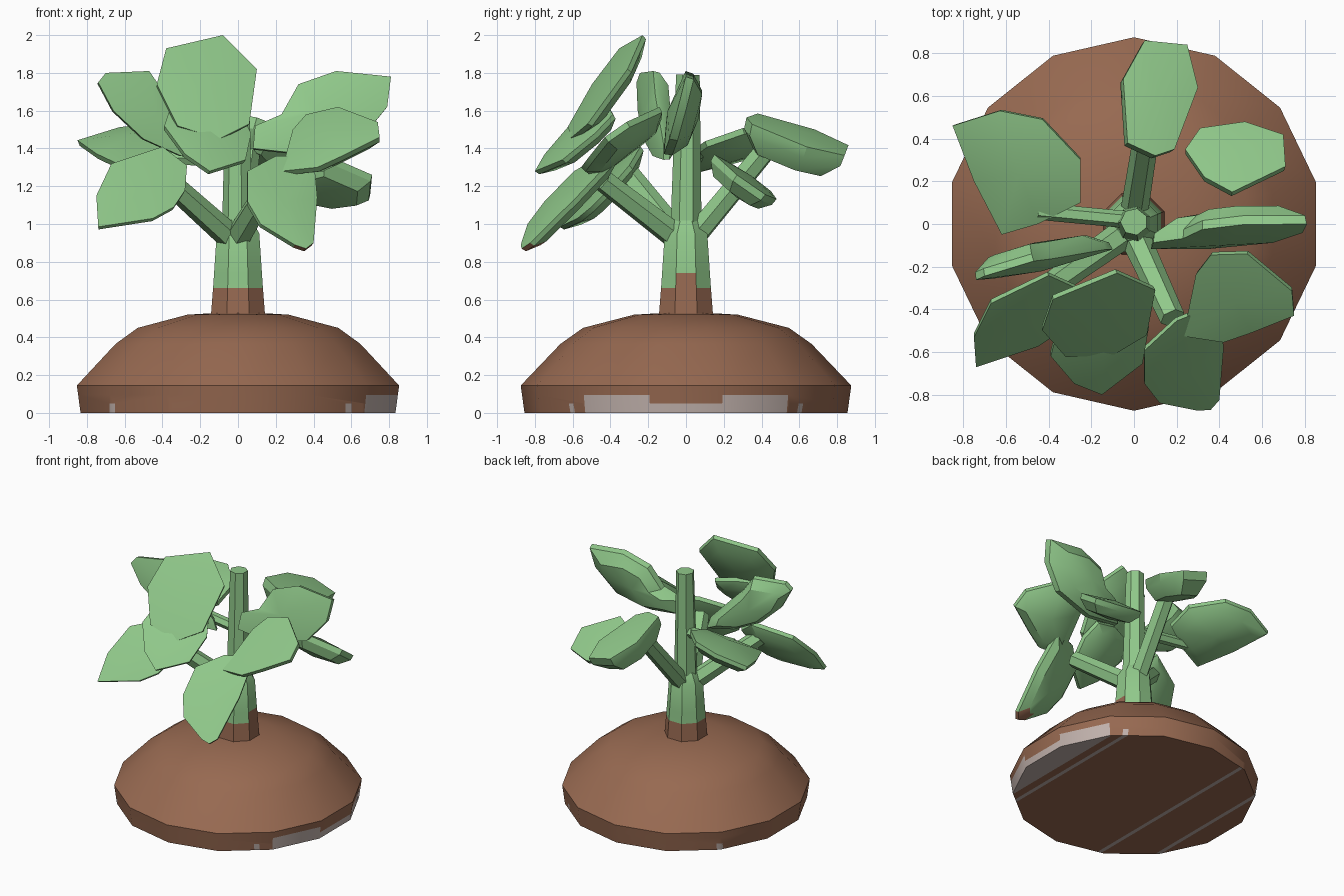
import bpy, bmesh, math
from mathutils import Vector

if "Cube" in bpy.data.objects:
    bpy.data.objects.remove(bpy.data.objects["Cube"])


def material(name, rgb):
    m = bpy.data.materials.new(name)
    m.diffuse_color = (*rgb, 1)
    m.use_nodes = True
    m.node_tree.nodes["Principled BSDF"].inputs["Base Color"].default_value = m.diffuse_color
    return m


GREEN = material("leaf green", (0.28, 0.58, 0.255))
BROWN = material("soil brown", (0.31, 0.142, 0.082))
GREY = material("pale grey", (0.53, 0.44, 0.41))


def finish(name, bm, mats, angle):
    bmesh.ops.recalc_face_normals(bm, faces=bm.faces)
    mesh = bpy.data.meshes.new(name)
    bm.to_mesh(mesh)
    bm.free()
    for m in mats:
        mesh.materials.append(m)
    ob = bpy.data.objects.new(name, mesh)
    bpy.context.collection.objects.link(ob)
    bpy.ops.object.select_all(action='DESELECT')
    ob.select_set(True)
    bpy.context.view_layer.objects.active = ob
    bpy.ops.object.shade_smooth_by_angle(angle=math.radians(angle))
    return ob


def skin(bm, rings):
    """Join rings of points with quads."""
    vs = [[bm.verts.new(p) for p in r] for r in rings]
    n = len(vs[0])
    for a, b in zip(vs, vs[1:]):
        for i in range(n):
            j = (i + 1) % n
            bm.faces.new((a[i], a[j], b[j], b[i]))
    return vs


def lathe(name, profile, sides, mats, rule, angle, turn=0.5, cuts=(), cut_below=0.0):
    """Stack of polygon rings from (radius, height) pairs, with optional cuts across x."""
    bm = bmesh.new()
    rings = []
    for r, z in profile:
        angles = [math.tau * (i + turn) / sides for i in range(sides)]
        rings.append([(r * math.cos(a), r * math.sin(a), z) for a in angles])
    vs = skin(bm, rings)
    bm.faces.new(vs[0])
    bm.faces.new(vs[-1])
    for x in cuts:
        faces = [f for f in bm.faces if f.calc_center_median().z < cut_below]
        geom = set(faces)
        for f in faces:
            geom.update(f.edges)
            geom.update(f.verts)
        bmesh.ops.bisect_plane(bm, geom=list(geom), plane_co=(x, 0, 0), plane_no=(1, 0, 0))
    for f in bm.faces:
        f.material_index = rule(f.calc_center_bounds())
    return finish(name, bm, mats, angle)


def branch(name, start, end, r0, r1, sides=6):
    """Tapered straight twig."""
    p, q = Vector(start), Vector(end)
    rot = (q - p).to_track_quat('Z', 'Y')
    bm = bmesh.new()
    rings = []
    for c, r in ((p, r0), (q, r1)):
        rings.append([c + rot @ Vector((r * math.cos(math.tau * i / sides),
                                        r * math.sin(math.tau * i / sides), 0))
                      for i in range(sides)])
    vs = skin(bm, rings)
    bm.faces.new(vs[0])
    bm.faces.new(vs[-1])
    return finish(name, bm, [GREEN], 30)


def leaf(name, outline, plane, upright, thick=0.08, bulge=0.02, shrink=0.72, brown_below=0):
    """Thick leaf: an outline laid on a tilted plane, with a smaller back side.
    Upright leaves are outlined in x, z; lying leaves in x, y."""
    a, b, c = plane
    if upright:
        front = [Vector((u, a + b * u + c * v, v)) for u, v in outline]
        normal = Vector((b, -1, c)).normalized()
    else:
        front = [Vector((u, v, a + b * u + c * v)) for u, v in outline]
        normal = Vector((-b, -c, 1)).normalized()
    mid = sum(front, Vector()) / len(front)
    rim = [mid + (p - mid) * 0.98 - normal * thick * 0.4 for p in front]
    back = [mid + (p - mid) * shrink - normal * thick for p in front]
    bm = bmesh.new()
    vs = skin(bm, [front, rim, back])
    for ring, centre in ((vs[0], mid + normal * bulge),
                         (vs[-1], mid - normal * (thick + min(bulge, 0.02)))):
        tip = bm.verts.new(centre)
        for i in range(len(ring)):
            bm.faces.new((ring[i - 1], ring[i], tip))
    for f in bm.faces:
        f.material_index = int(f.calc_center_median().z < brown_below)
    return finish(name, bm, [GREEN, BROWN], 33)


def soil_colour(c):
    """Pale patch low on the right side, pale strips under the base."""
    strip = any(lo < c.x < hi for lo, hi in ((-0.68, -0.65), (-0.35, -0.32), (0.57, 0.6)))
    if c.z < 0.001:
        return int(strip or c.x > 0.66)
    if c.z < 0.05 and strip and abs(c.x) > 0.5:
        return 1
    return int(c.x > 0.7 and (c.z < 0.05 or (c.z < 0.09 and 0.2 < abs(c.y) < 0.5)))


# Soil mound
lathe("soil_mound",
      [(0.855, 0), (0.862, 0.05), (0.868, 0.095), (0.875, 0.145), (0.665, 0.365), (0.545, 0.45),
       (0.275, 0.52), (0.1, 0.53)],
      14, [BROWN, GREY], soil_colour, 40,
      cuts=(-0.68, -0.65, -0.35, -0.32, 0.57, 0.6, 0.66), cut_below=0.04)

# Trunk, brown at the foot and green above, with a slim central stem
lathe("trunk", [(0.158, 0.48), (0.143, 0.66), (0.137, 0.74), (0.122, 0.95), (0.08, 1.02)],
      8, [GREEN, BROWN],
      lambda c: int(c.z < 0.66 or (c.z < 0.74 and c.x > 0.1)), 30)
branch("centre_stem", (0, 0, 0.95), (0, 0.01, 1.79), 0.085, 0.064, 7)

# Side branches
branch("back_branch", (0.0, 0.05, 0.94), (0.06, 0.43, 1.40), 0.065, 0.06)
branch("front_branch", (0.0, -0.05, 0.93), (0.18, -0.44, 1.23), 0.07, 0.06)
branch("left_branch", (-0.04, -0.04, 0.93), (-0.42, -0.31, 1.27), 0.07, 0.06)
branch("left_back_branch", (-0.03, 0.02, 1.33), (-0.45, 0.06, 1.36), 0.04, 0.04)

# Front leaves
leaf("front_upper_leaf",
     [(-0.43, 1.74), (-0.38, 1.93), (-0.08, 2.0), (0.1, 1.82), (0.06, 1.53), (-0.1, 1.45), (-0.32, 1.52)],
     (-1.596, 0.25, 0.693), True, 0.07)
leaf("front_lower_leaf",
     [(-0.39, 1.52), (-0.36, 1.61), (-0.15, 1.62), (0.02, 1.58), (0.07, 1.48), (0.04, 1.34),
      (-0.15, 1.28), (-0.28, 1.37)],
     (-2.212, 0.4, 1.15), True, 0.07, 0.03)
leaf("front_right_lower_leaf",
     [(0.05, 1.12), (0.05, 1.28), (0.2, 1.36), (0.4, 1.36), (0.42, 1.14), (0.4, 0.9),
      (0.36, 0.87), (0.3, 0.89), (0.12, 1.0)],
     (-1.867, 0.4, 0.98), True, 0.07, brown_below=0.89)
leaf("front_right_upper_leaf",
     [(0.23, 1.28), (0.29, 1.5), (0.36, 1.58), (0.53, 1.62), (0.74, 1.54), (0.75, 1.46),
      (0.55, 1.36), (0.42, 1.3)],
     (-2.249, -0.3, 1.4), True, 0.08)
leaf("front_left_leaf",
     [(-0.74, 0.985), (-0.75, 1.15), (-0.67, 1.32), (-0.4, 1.41), (-0.27, 1.31), (-0.28, 1.18),
      (-0.34, 1.09), (-0.45, 1.03)],
     (-1.36, 0.2, 0.85), True, 0.07)

# Upright leaves at either side of the stem
leaf("right_leaf",
     [(0.08, 1.40), (0.09, 1.52), (0.23, 1.58), (0.32, 1.74), (0.52, 1.81), (0.81, 1.78),
      (0.79, 1.62), (0.65, 1.45), (0.35, 1.37)],
     (-0.47, 0.03, 0.25), True, 0.11, 0.04, 0.66)
leaf("left_leaf",
     [(-0.74, 1.75), (-0.7, 1.8), (-0.47, 1.81), (-0.38, 1.68), (-0.13, 1.42), (-0.1, 1.34),
      (-0.3, 1.36), (-0.5, 1.45), (-0.66, 1.6)],
     (-0.25, 0.3, 0.12), True, 0.09, 0.03)

# Lying leaves at the back
leaf("left_back_leaf",
     [(-0.85, 0.46), (-0.63, 0.53), (-0.43, 0.49), (-0.25, 0.3), (-0.25, 0.1), (-0.45, 0.0),
      (-0.62, -0.05), (-0.75, 0.2)],
     (1.4525, 0.2, 0.35), False, 0.08, 0.05)
leaf("back_leaf",
     [(0.05, 0.86), (0.25, 0.84), (0.3, 0.64), (0.19, 0.35), (0.1, 0.32), (-0.03, 0.38), (-0.05, 0.68)],
     (1.69, -0.3, -0.3), False, 0.16, 0.02, 0.68)
leaf("right_back_leaf",
     [(0.24, 0.35), (0.31, 0.45), (0.52, 0.48), (0.7, 0.42), (0.71, 0.27), (0.46, 0.15), (0.33, 0.22)],
     (1.52, -0.1, -0.7), False, 0.1, 0.02)
